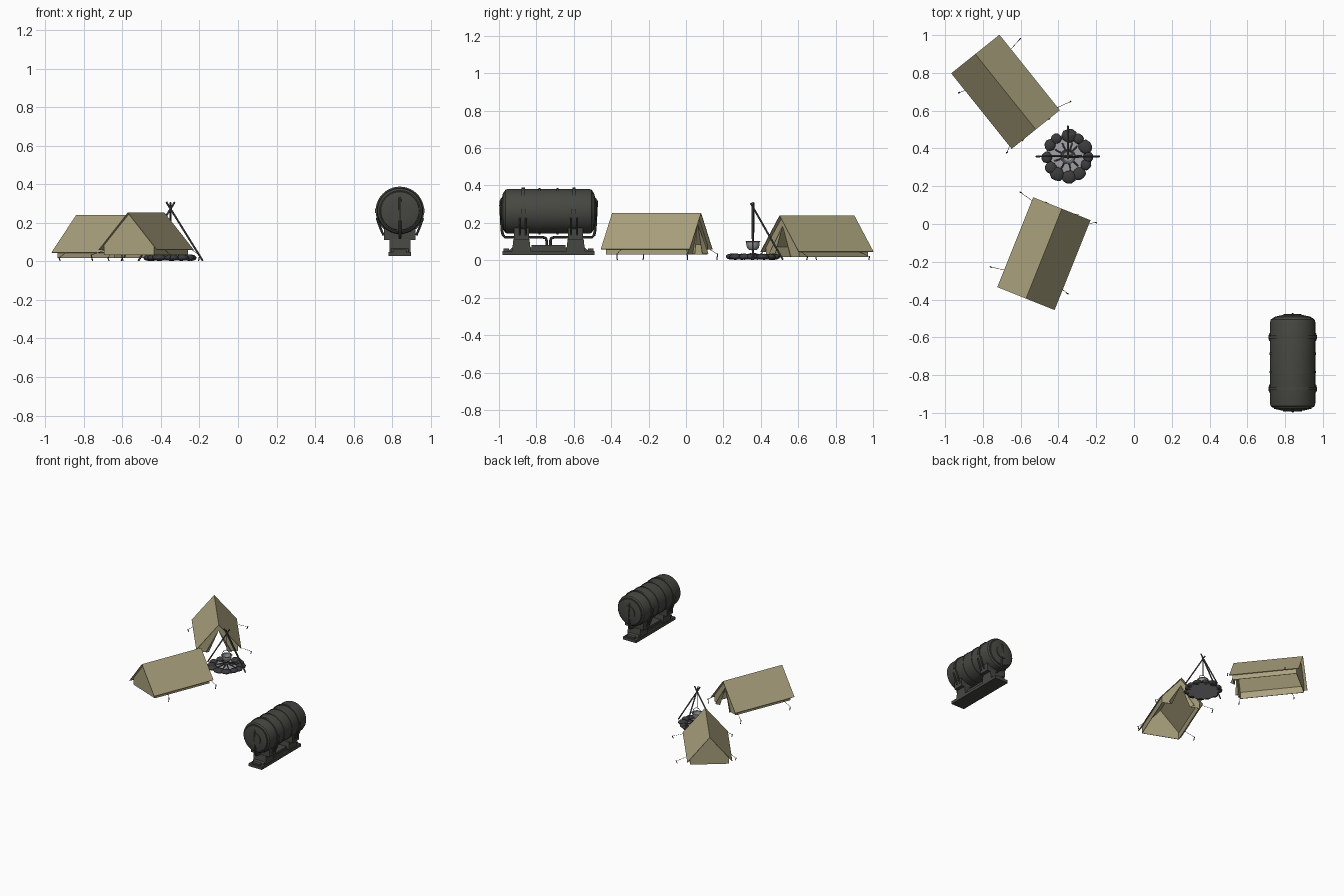
import bpy, bmesh, math, random
from mathutils import Vector, Matrix

if "Cube" in bpy.data.objects:
    bpy.data.objects.remove(bpy.data.objects["Cube"])

random.seed(4)


def material(name, rgb):
    m = bpy.data.materials.new(name)
    m.diffuse_color = (*rgb, 1)
    m.use_nodes = True
    m.node_tree.nodes["Principled BSDF"].inputs["Base Color"].default_value = m.diffuse_color
    return m


CANVAS = material("khaki canvas", (0.40, 0.355, 0.205))
TANK = material("dark tank grey", (0.062, 0.064, 0.053))
STONE = material("dark stone", (0.045, 0.045, 0.045))
ASH = material("pale ash", (0.36, 0.35, 0.38))
WOOD = material("charred wood", (0.09, 0.085, 0.085))
METAL = material("pole metal", (0.10, 0.10, 0.105))
POT = material("pot metal", (0.30, 0.31, 0.31))


def finish(name, bm, mat, matrix=Matrix(), smooth=False, thick=0):
    bmesh.ops.recalc_face_normals(bm, faces=bm.faces)
    me = bpy.data.meshes.new(name)
    bm.to_mesh(me)
    bm.free()
    me.materials.append(mat)
    ob = bpy.data.objects.new(name, me)
    bpy.context.collection.objects.link(ob)
    ob.matrix_world = matrix
    if thick:
        s = ob.modifiers.new("thickness", 'SOLIDIFY')
        s.thickness, s.offset = thick, 0
    if smooth:
        bpy.ops.object.select_all(action='DESELECT')
        ob.select_set(True)
        bpy.context.view_layer.objects.active = ob
        bpy.ops.object.shade_smooth_by_angle(angle=math.radians(35))
    return ob


def sheets(name, polys, mat, matrix, thick=0.003):
    bm = bmesh.new()
    for p in polys:
        bm.faces.new([bm.verts.new(v) for v in p])
    bmesh.ops.remove_doubles(bm, verts=bm.verts, dist=1e-5)
    return finish(name, bm, mat, matrix, thick=thick)


def lathe(name, profile, mat, matrix, n=32):
    # profile of (radius, height) spun about local z
    bm = bmesh.new()
    vs = [bm.verts.new((r, 0, h)) for r, h in profile]
    es = [bm.edges.new(e) for e in zip(vs, vs[1:])]
    bmesh.ops.spin(bm, geom=vs + es, cent=(0, 0, 0), axis=(0, 0, 1),
                   angle=2 * math.pi, steps=n, use_duplicate=False)
    bmesh.ops.remove_doubles(bm, verts=bm.verts, dist=1e-5)
    return finish(name, bm, mat, matrix, smooth=True)


def tube(name, pts, r, mat, matrix=Matrix(), n=8):
    # rings along a path, mitred at the bends
    pts = [Vector(p) for p in pts]
    bm = bmesh.new()
    rings = []
    for i, p in enumerate(pts):
        d = (pts[min(i + 1, len(pts) - 1)] - pts[max(i - 1, 0)]).normalized()
        ref = Vector((1, 0, 0)) if abs(d.x) < 0.8 else Vector((0, 1, 0))
        u = d.cross(ref).normalized()
        v = d.cross(u)
        rings.append([bm.verts.new(p + r * (u * math.cos(a) + v * math.sin(a)))
                      for a in (2 * math.pi * k / n for k in range(n))])
    for a, b in zip(rings, rings[1:]):
        for k in range(n):
            bm.faces.new((a[k], a[(k + 1) % n], b[(k + 1) % n], b[k]))
    bm.faces.new(rings[0])
    bm.faces.new(rings[-1])
    return finish(name, bm, mat, matrix, smooth=True)


def block(name, lo, hi, mat, taper_x=1, taper_y=1):
    # box from lo to hi, its top scaled by the tapers
    bm = bmesh.new()
    bmesh.ops.create_cube(bm, size=1)
    for v in bm.verts:
        if v.co.z > 0:
            v.co.x *= taper_x
            v.co.y *= taper_y
    lo, hi = Vector(lo), Vector(hi)
    return finish(name, bm, mat, Matrix.Translation((lo + hi) / 2) @ Matrix.Diagonal((*(hi - lo), 1)))


# ---- tents: local door faces +y
def tent(tag, x, y, z, angle):
    m = Matrix.Translation((x, y, z)) @ Matrix.Rotation(math.radians(angle), 4, 'Z')
    L, W, l, w = 0.256, 0.162, 0.235, 0.14
    top, eave, knee, peak = 0.22, 0.028, 0.053, 0.215
    sheets(tag + "_roof", [[(0, -L, top), (0, L, top), (s * W, L, eave), (s * W, -L, eave)]
                           for s in (-1, 1)], CANVAS, m, 0.004)
    sheets(tag + "_side_walls", [[(s * w, -l, 0), (s * w, l, 0), (s * w, l, knee), (s * w, -l, knee)]
                                 for s in (-1, 1)], CANVAS, m)
    sheets(tag + "_back_wall", [[(-w, -l, 0), (-w, -l, knee), (0, -l, peak), (w, -l, knee), (w, -l, 0)]],
           CANVAS, m)
    sheets(tag + "_door_walls", [[(s * w, l, 0), (s * w, l, knee), (0, l, peak), (0, l, 0.165), (s * 0.07, l, 0)]
                                 for s in (-1, 1)], CANVAS, m)
    sheets(tag + "_door_flaps", [[(0, l, 0.165), (s * 0.07, l, 0), (s * 0.095, l + 0.025, 0.005)]
                                 for s in (-1, 1)], CANVAS, m, 0.002)
    # guy lines and pegs
    for i, (px, py) in enumerate([(-0.235, 0.255), (-0.235, -0.17), (0.195, 0.255), (0.195, -0.15)]):
        s = math.copysign(1, px)
        tube(f"{tag}_guy_line_{i}", [(s * W, py * 0.93, eave), (px, py, 0.002)], 0.0013, METAL, m, 5)
        tube(f"{tag}_peg_{i}", [(px + s * 0.004, py, 0.004), (px - s * 0.004, py, -z + 0.002)], 0.003, METAL, m, 6)


tent("south_tent", -0.477, -0.157, 0.032, -21.8)
tent("north_tent", -0.68, 0.70, 0.018, -141.3)

# ---- campfire
fx, fy = -0.35, 0.358
F = Matrix.Translation((fx, fy, 0))
lathe("ash_bed", [(0, 0.004), (0.115, 0.004), (0.115, 0.009), (0.06, 0.013), (0, 0.016)], ASH, F, 24)
for i in range(12):
    a = 2 * math.pi * (i + random.uniform(-0.15, 0.15)) / 12
    r = random.uniform(0.026, 0.038)
    d = random.uniform(0.105, 0.113)
    bm = bmesh.new()
    bmesh.ops.create_icosphere(bm, subdivisions=2, radius=1)
    for v in bm.verts:
        v.co *= random.uniform(0.94, 1.05)
    finish(f"ring_stone_{i}", bm, STONE,
           F @ Matrix.Translation((d * math.cos(a), d * math.sin(a), 0.019))
           @ Matrix.Rotation(a, 4, 'Z') @ Matrix.Diagonal((r, r * 1.1, 0.017, 1)), smooth=True)
for i in range(9):
    a = 2 * math.pi * i / 9 + random.uniform(-0.2, 0.2)
    c, s = math.cos(a), math.sin(a)
    tube(f"log_{i}", [(0.075 * c, 0.075 * s, 0.016), (0.012 * c, 0.012 * s, 0.034)], 0.0045, WOOD, F, 6)

# tripod, hanging line and pot
for i, (foot, head) in enumerate([((0.167, 0, 0.003), (-0.022, -0.004, 0.308)),
                                  ((-0.167, 0, 0.003), (0.022, 0.004, 0.308)),
                                  ((0, 0.16, 0.003), (0, -0.012, 0.305))]):
    tube(f"tripod_leg_{i}", [foot, head], 0.005, METAL, F)
tube("hanging_line", [(0, 0, 0.28), (0, 0, 0.135)], 0.0025, METAL, F, 6)
tube("pot_handle", [(0.038 * math.cos(t), 0, 0.095 + 0.042 * math.sin(t))
                    for t in (math.pi * k / 10 for k in range(11))], 0.002, METAL, F, 6)
lathe("pot", [(0, 0.053), (0.02, 0.055), (0.031, 0.066), (0.036, 0.085), (0.036, 0.097), (0.041, 0.1),
              (0.038, 0.102), (0.033, 0.097), (0.032, 0.084), (0.026, 0.068), (0, 0.06)], POT, F, 24)

# ---- storage tank, axis along y
cx, cy, cz = 0.84, -0.735, 0.262
T = Matrix.Translation((cx, cy, cz)) @ Matrix.Rotation(math.pi / 2, 4, 'X')
half = [(0.12, 0.215), (0.116, 0.229), (0.106, 0.237), (0.101, 0.237), (0.099, 0.243),
        (0.06, 0.252), (0.05, 0.252), (0.05, 0.257), (0, 0.259)]
lathe("tank_body", [(r, -h) for r, h in reversed(half)] + half, TANK, T, 40)
for i, (off, hw, r) in enumerate([(-0.136, 0.009, 0.126), (-0.048, 0.006, 0.1235),
                                  (0.048, 0.006, 0.1235), (0.136, 0.009, 0.126)]):
    lathe(f"tank_band_{i}", [(0.117, off - hw), (r, off - hw), (r, off + hw), (0.117, off + hw)], TANK, T, 40)

# cradle, base and clamps
block("base_plate", (cx - 0.058, cy - 0.247, 0.028), (cx + 0.058, cy + 0.247, 0.05), TANK)
block("base_rail", (cx - 0.045, cy - 0.215, 0.05), (cx + 0.045, cy + 0.215, 0.068), TANK, 1, 0.9)
block("cross_beam", (cx - 0.04, cy - 0.09, 0.066), (cx + 0.04, cy + 0.09, 0.082), TANK)
for s, tag in ((-1, "front"), (1, "back")):
    y = cy + s * 0.145
    block(tag + "_pedestal", (cx - 0.055, y - 0.05, 0.05), (cx + 0.055, y + 0.05, 0.115), TANK, 1, 0.85)
    block(tag + "_saddle", (cx - 0.082, y - 0.04, 0.112), (cx + 0.082, y + 0.04, 0.172), TANK)
    for sx in (-1, 1):
        for k in (-0.016, 0.016):
            xa = cx + sx * 0.085
            tube(f"{tag}_clamp_strut", [(cx + sx * 0.12, cy + s * 0.136 + k, 0.225),
                                        (cx + sx * 0.104, cy + s * 0.136 + k, 0.18),
                                        (xa, cy + s * 0.136 + k, 0.135)], 0.006, TANK)
        block(tag + "_band_lug", (cx + sx * 0.122 - 0.006, cy + s * 0.136 - 0.012, cz - 0.012),
              (cx + sx * 0.122 + 0.006, cy + s * 0.136 + 0.012, cz + 0.012), TANK)
    # end pipe running down and back beneath the tank
    path = [(0.24, 0.33), (0.248, 0.328), (0.256, 0.315), (0.256, 0.29), (0.249, 0.16), (0.244, 0.135), (0.232, 0.123),
            (0.03, 0.123), (0.015, 0.118), (0.01, 0.105), (0.01, 0.08)]
    tube(tag + "_pipe", [(cx, cy + s * a, z) for a, z in path], 0.0075, TANK)
    block(tag + "_end_bracket", (cx - 0.035, cy + s * 0.225 - 0.015, 0.05),
          (cx + 0.035, cy + s * 0.225 + 0.015, 0.062), TANK)
